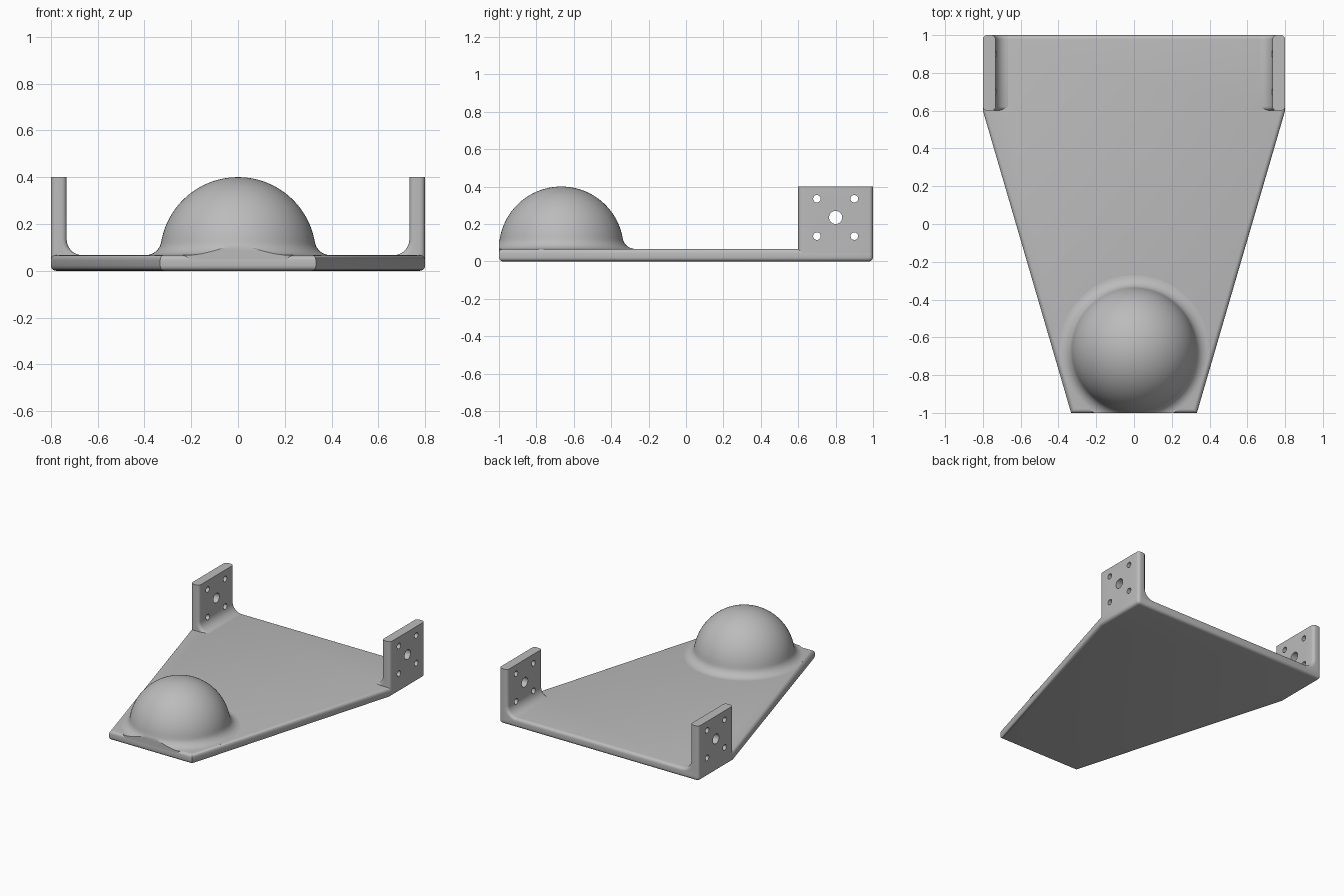
import bpy, bmesh, math
from mathutils import Matrix, Vector

cube = bpy.data.objects.get("Cube")
if cube:
    bpy.data.objects.remove(cube)

THICK = 0.067      # plate thickness and fillet radius
ROUND = 0.022      # edge rounding

grey = bpy.data.materials.new("plain grey")
grey.use_nodes = True
grey.diffuse_color = (0.5, 0.5, 0.5, 1)
grey.node_tree.nodes["Principled BSDF"].inputs["Base Color"].default_value = (0.5, 0.5, 0.5, 1)


def finish(name, bm):
    bmesh.ops.recalc_face_normals(bm, faces=bm.faces)
    mesh = bpy.data.meshes.new(name)
    bm.to_mesh(mesh)
    bm.free()
    mesh.materials.append(grey)
    obj = bpy.data.objects.new(name, mesh)
    bpy.context.collection.objects.link(obj)
    return obj


def smooth(obj):
    bpy.ops.object.select_all(action='DESELECT')
    obj.select_set(True)
    bpy.context.view_layer.objects.active = obj
    bpy.ops.object.shade_smooth_by_angle(angle=math.radians(35))


def prism(points, direction):
    bm = bmesh.new()
    face = bm.faces.new([bm.verts.new(p) for p in points])
    new = bmesh.ops.extrude_face_region(bm, geom=[face])["geom"]
    verts = [g for g in new if isinstance(g, bmesh.types.BMVert)]
    bmesh.ops.translate(bm, verts=verts, vec=direction)
    bmesh.ops.recalc_face_normals(bm, faces=bm.faces)
    return bm


def round_edges(bm, rule):
    edges = [e for e in bm.edges if rule(*[v.co for v in e.verts])]
    bmesh.ops.bevel(bm, geom=edges, offset=ROUND, segments=5, profile=0.5,
                    affect='EDGES', clamp_overlap=True)


# Tapered base plate, rounded along its rims and back corners
half = [(0.8, 1), (0.8, 0.6), (0.333, -1)]
outline = half + [(-x, y) for x, y in reversed(half)]
bm = prism([(x, y, 0) for x, y in outline], (0, 0, THICK))
round_edges(bm, lambda a, b: abs(a.z - b.z) < 0.01 or a.y > 0.9)
smooth(finish("base_plate", bm))

# Dome with a flared foot, trimmed flush with the front edge
R, r = 1 / 3, THICK
foot = math.sqrt((R + r) ** 2 - r ** 2)
join = math.asin(r / (R + r))
profile = [(0, 0.04), (foot, 0.04)]
for i in range(9):
    a = -math.pi / 2 - (math.pi / 2 - join) * i / 8
    profile.append((foot + r * math.cos(a), THICK + r + r * math.sin(a)))
for i in range(1, 25):
    a = join + (math.pi / 2 - join) * i / 24
    profile.append((R * math.cos(a), THICK + R * math.sin(a)))
bm = bmesh.new()
verts = [bm.verts.new((x, 0, z)) for x, z in profile]
edges = [bm.edges.new(pair) for pair in zip(verts, verts[1:])]
bmesh.ops.spin(bm, geom=verts + edges, axis=(0, 0, 1), cent=(0, 0, 0),
               angle=2 * math.pi, steps=96)
bmesh.ops.remove_doubles(bm, verts=bm.verts, dist=0.0001)
bmesh.ops.translate(bm, verts=bm.verts, vec=(0, R - 1, 0))
bmesh.ops.bisect_plane(bm, geom=bm.verts[:] + bm.edges[:] + bm.faces[:],
                       plane_co=(0, -0.9995, 0), plane_no=(0, -1, 0), clear_outer=True)
bmesh.ops.holes_fill(bm, edges=[e for e in bm.edges if e.is_boundary], sides=0)
smooth(finish("dome", bm))

# Cutter for the five mounting holes
bm = bmesh.new()
holes = [(0.8, 0.235, 0.035)]
holes += [(0.8 + dy, 0.235 + dz, 0.02) for dy in (-0.1, 0.1) for dz in (-0.1, 0.1)]
for y, z, radius in holes:
    place = Matrix.Translation(Vector((0, y, z))) @ Matrix.Rotation(math.pi / 2, 4, 'Y')
    bmesh.ops.create_cone(bm, cap_ends=True, segments=32, radius1=radius,
                          radius2=radius, depth=2, matrix=place)
cutter = finish("hole_cutter", bm)
cutter.hide_render = True

# Upright brackets with a filleted inner foot
inner = 0.8 - THICK
section = [(0.8, 0.03), (0.8, 0.4), (inner, 0.4)]
for i in range(9):
    a = math.pi + math.pi / 2 * i / 8
    section.append((inner + r * (-1 - math.cos(a)), 2 * r + r * math.sin(a)))
section = section[:3] + [(inner - r + r * math.cos(t * math.pi / 16),
                          2 * r - r * math.sin(t * math.pi / 16)) for t in range(9)]
section.append((inner - r, 0.03))
for name, side in (("left_bracket", 1), ("right_bracket", -1)):
    bm = prism([(side * x, 0.6, z) for x, z in section], (0, 0.4, 0))
    round_edges(bm, lambda a, b: abs(a.y - b.y) < 0.01 and min(a.z, b.z) < 0.39
                and (max(a.z, b.z) > 0.3 or min(a.z, b.z) > 0.05))
    bracket = finish(name, bm)
    cut = bracket.modifiers.new("holes", 'BOOLEAN')
    cut.operation = 'DIFFERENCE'
    cut.solver = 'EXACT'
    cut.object = cutter
    bpy.context.view_layer.objects.active = bracket
    bpy.ops.object.modifier_apply(modifier="holes")
    smooth(bracket)

bpy.data.objects.remove(cutter)
